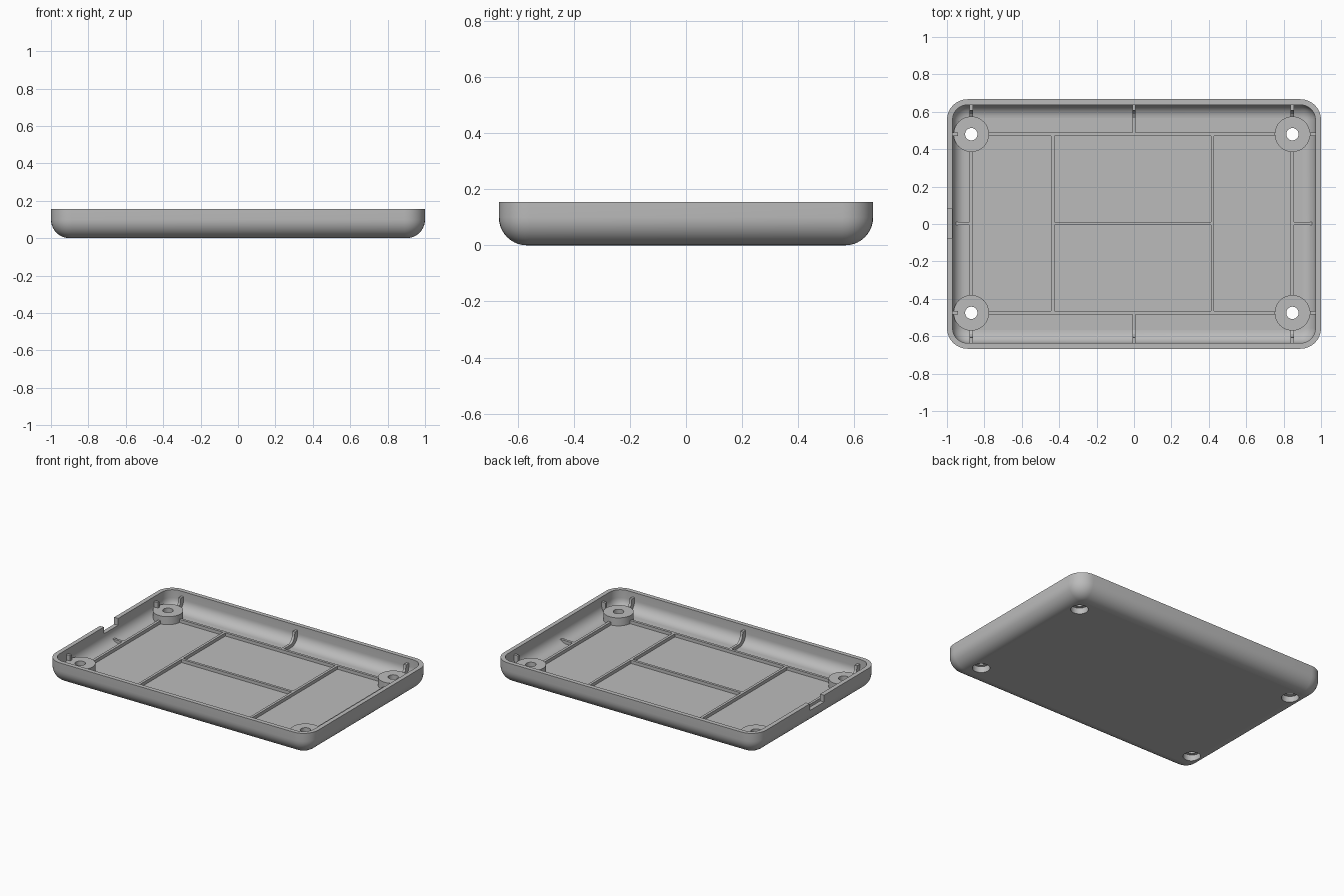
import bpy, bmesh, math
from mathutils import Vector

if "Cube" in bpy.data.objects:
    bpy.data.objects.remove(bpy.data.objects["Cube"])

HALF_X, HALF_Y, HEIGHT = 1.0, 0.667, 0.155
WALL, FILLET, CORNER = 0.03, 0.1, 0.11
BOSS_X, BOSS_Y = (-0.87, 0.847), (-0.475, 0.48)
MID_Y = 0.003

grey = bpy.data.materials.new("light grey plastic")
grey.use_nodes = True
grey.diffuse_color = (0.5, 0.5, 0.5, 1)
grey.node_tree.nodes["Principled BSDF"].inputs["Base Color"].default_value = grey.diffuse_color


def make(name, bm, smooth=False):
    bmesh.ops.recalc_face_normals(bm, faces=bm.faces[:])
    mesh = bpy.data.meshes.new(name)
    bm.to_mesh(mesh)
    bm.free()
    mesh.materials.append(grey)
    obj = bpy.data.objects.new(name, mesh)
    bpy.context.collection.objects.link(obj)
    if smooth:
        smooth_shade(obj)
    return obj


def smooth_shade(obj):
    bpy.ops.object.select_all(action='DESELECT')
    obj.select_set(True)
    bpy.context.view_layer.objects.active = obj
    bpy.ops.object.shade_smooth_by_angle(angle=math.radians(35))
    for p in obj.data.polygons:
        if abs(p.normal.z) > 0.999:
            p.use_smooth = False


def box(name, lo, hi):
    bm = bmesh.new()
    bmesh.ops.create_cube(bm, size=1)
    for v in bm.verts:
        v.co = [(a + b) / 2 + c * (b - a) for a, b, c in zip(lo, hi, v.co)]
    return make(name, bm)


def rounded_loop(bm, inset, z, steps=8):
    """Rounded rectangle set in from the outer outline."""
    r = CORNER - inset
    loop = []
    for k, (sx, sy) in enumerate(((1, 1), (-1, 1), (-1, -1), (1, -1))):
        for i in range(steps + 1):
            a = math.pi / 2 * (k + i / steps)
            loop.append(bm.verts.new((sx * (HALF_X - CORNER) + r * math.cos(a),
                                      sy * (HALF_Y - CORNER) + r * math.sin(a), z)))
    return loop


def quarter(inset, base, radius, steps=10):
    """Inset and height pairs of a fillet, from floor to wall."""
    angles = [math.pi / 2 * i / steps for i in range(steps + 1)]
    return [(inset + radius * (1 - math.sin(a)), base + radius * (1 - math.cos(a))) for a in angles]


# Tray shell: outer fillet, rim, inner fillet, floor
outer = quarter(0, 0, FILLET) + [(0, HEIGHT)]
inner = quarter(WALL, WALL, FILLET - WALL) + [(WALL, HEIGHT)]
bm = bmesh.new()
loops = [rounded_loop(bm, d, z) for d, z in outer + inner[::-1]]
for a, b in zip(loops, loops[1:]):
    for i in range(len(a)):
        j = (i + 1) % len(a)
        bm.faces.new((a[i], a[j], b[j], b[i]))
bm.faces.new(loops[0])
bm.faces.new(loops[-1])
shell = make("tray_shell", bm)

# Cutters: port notch in the wall and screw recesses in the floor
cutters = [box("notch_cutter", (-1.1, -0.075, 0.108), (-0.93, 0.08, 0.3))]
for x in BOSS_X:
    for y in BOSS_Y:
        bm = bmesh.new()
        bmesh.ops.create_cone(bm, cap_ends=True, segments=32, radius1=0.055, radius2=0.055, depth=0.12)
        bmesh.ops.translate(bm, verts=bm.verts[:], vec=(x, y, 0))
        cutters.append(make("recess_cutter", bm))
bpy.context.view_layer.objects.active = shell
for c in cutters:
    c.hide_render = True
    m = shell.modifiers.new("cut", 'BOOLEAN')
    m.operation, m.solver, m.object = 'DIFFERENCE', 'EXACT', c
    bpy.ops.object.modifier_apply(modifier=m.name)
    bpy.data.objects.remove(c)
smooth_shade(shell)

# Screw bosses: ring profile spun around its axis
PROFILE = [(0.033, 0.085), (0.095, 0.085), (0.095, 0.026),
           (0.055, 0.026), (0.055, 0.042), (0.033, 0.042)]
for x in BOSS_X:
    for y in BOSS_Y:
        bm = bmesh.new()
        pts = [bm.verts.new((r, 0, z)) for r, z in PROFILE]
        edges = [bm.edges.new((pts[i - 1], pts[i])) for i in range(len(pts))]
        bmesh.ops.spin(bm, geom=pts + edges, axis=(0, 0, 1), cent=(0, 0, 0),
                       angle=math.tau, steps=32, use_duplicate=False)
        bmesh.ops.remove_doubles(bm, verts=bm.verts[:], dist=1e-4)
        bmesh.ops.translate(bm, verts=bm.verts[:], vec=(x, y, 0))
        make("screw_boss", bm, smooth=True)

# Floor ribs, stopping inside the boss rings and the walls
RIB, LOW, TOP, GAP = 0.009, 0.02, 0.052, 0.08
END_X, END_Y = 0.953, 0.62


def rib_x(y, x0, x1):
    box("floor_rib", (x0, y - RIB, LOW), (x1, y + RIB, TOP))


def rib_y(x, y0, y1):
    box("floor_rib", (x - RIB, y0, LOW), (x + RIB, y1, TOP))


for y in BOSS_Y:
    rib_x(y, BOSS_X[0] + GAP, BOSS_X[1] - GAP)
    rib_x(y, BOSS_X[1] + GAP, END_X)
for x in BOSS_X:
    rib_y(x, BOSS_Y[0] + GAP, BOSS_Y[1] - GAP)
    rib_y(x, -END_Y, BOSS_Y[0] - GAP)
    rib_y(x, BOSS_Y[1] + GAP, END_Y)
for x in (-0.435, 0.42):
    rib_y(x, *BOSS_Y)
rib_x(MID_Y, -0.435, 0.42)
rib_x(MID_Y, -END_X, BOSS_X[0])
rib_x(MID_Y, BOSS_X[1], END_X)
rib_y(0, -END_Y, BOSS_Y[0])
rib_y(0, BOSS_Y[1], END_Y)

# Curved wall brackets: distance from the wall's outside, height
BRACKET = [(0.015, 0.122), (0.06, 0.122), (0.065, 0.09), (0.08, 0.065),
           (0.11, 0.045), (0.11, 0.03), (0.05, 0.03), (0.015, 0.09)]


def bracket(foot, inward, profile=BRACKET):
    side = Vector((-inward.y, inward.x, 0)) * RIB
    bm = bmesh.new()
    ends = [[bm.verts.new(foot + inward * d + Vector((0, 0, z)) + side * s) for d, z in profile]
            for s in (-1, 1)]
    for e in ends:
        bm.faces.new(e)
    for i in range(len(profile)):
        bm.faces.new((ends[0][i - 1], ends[0][i], ends[1][i], ends[1][i - 1]))
    make("wall_bracket", bm)


for s in (-1, 1):
    for x in (BOSS_X[0], 0, BOSS_X[1]):
        bracket(Vector((x, s * HALF_Y, 0)), Vector((0, -s, 0)))
    # Side brackets are cut short so they end inside the boss rings
    for y in BOSS_Y:
        bracket(Vector((s * HALF_X, y, 0)), Vector((-s, 0, 0)),
                [(min(d, 0.06), z) for d, z in BRACKET if z > 0.03 or d < 0.1])
